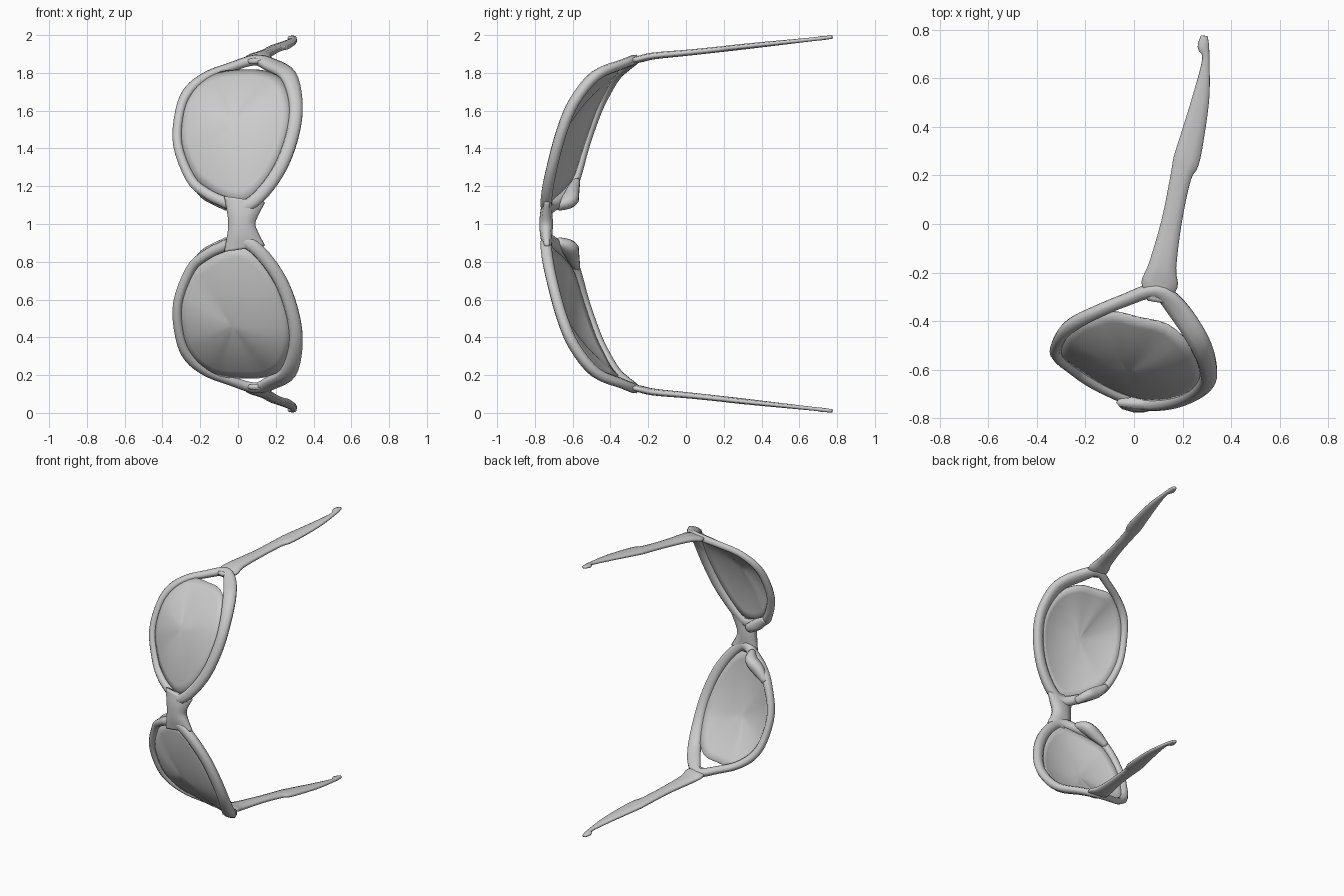
import bpy, bmesh, math
from mathutils import Vector

cube = bpy.data.objects.get("Cube")
if cube:
    bpy.data.objects.remove(cube)

MID = Vector((0, 0, 1))            # mirror plane between the two lenses
WRAP = Vector((0.1, 0.3, 1.0))     # point the front curves around

grey = bpy.data.materials.new("grey plastic")
grey.use_nodes = True
grey.diffuse_color = (0.6, 0.6, 0.6, 1)
grey.node_tree.nodes["Principled BSDF"].inputs["Base Color"].default_value = (0.6, 0.6, 0.6, 1)


def spline(points, steps, closed):
    """Catmull-Rom resampling of equal-length tuples."""
    n = len(points)
    pick = lambda i: Vector(points[i % n] if closed else points[max(0, min(n - 1, i))])
    out = []
    for i in range(n if closed else n - 1):
        a, b, c, d = (pick(i + k) for k in (-1, 0, 1, 2))
        for s in range(steps):
            t = s / steps
            out.append(b + (c - a) * (t / 2) + (a * 2 - b * 5 + c * 4 - d) * (t * t / 2)
                       + (b * 3 - a - c * 3 + d) * (t ** 3 / 2))
    if not closed:
        out.append(pick(n - 1))
    return out


def finish(name, bm, mirror=True):
    bmesh.ops.recalc_face_normals(bm, faces=bm.faces)
    bmesh.ops.translate(bm, vec=-MID, verts=bm.verts)
    mesh = bpy.data.meshes.new(name)
    bm.to_mesh(mesh)
    bm.free()
    mesh.materials.append(grey)
    mesh.shade_smooth()
    obj = bpy.data.objects.new(name, mesh)
    obj.location = MID
    bpy.context.collection.objects.link(obj)
    if mirror:
        mod = obj.modifiers.new("Mirror", 'MIRROR')
        mod.use_axis = (False, False, True)
    return obj


def sweep(name, stations, depth_dir, closed=False, steps=4, sides=10, mirror=True):
    """Rounded band through (x, y, z, half width, half depth) stations."""
    rows = spline(stations, steps, closed)
    bm = bmesh.new()
    rings = []
    for i, row in enumerate(rows):
        p = row.to_3d()
        nxt = rows[(i + 1) % len(rows)] if closed else rows[min(i + 1, len(rows) - 1)]
        prv = rows[i - 1] if closed else rows[max(i - 1, 0)]
        t = (nxt.to_3d() - prv.to_3d()).normalized()
        d = depth_dir(p)
        d = (d - t * d.dot(t)).normalized()
        r = t.cross(d)
        ring = []
        for k in range(sides):
            a = math.tau * k / sides
            c, s = math.cos(a), math.sin(a)
            # slightly squared oval
            q = (abs(c) ** 3 + abs(s) ** 3) ** (-1 / 3)
            ring.append(bm.verts.new(p + r * (c * q * row[3]) + d * (s * q * row[4])))
        rings.append(ring)
    for i in range(len(rings) if closed else len(rings) - 1):
        a, b = rings[i], rings[(i + 1) % len(rings)]
        for k in range(sides):
            m = (k + 1) % sides
            bm.faces.new((a[k], a[m], b[m], b[k]))
    if not closed:
        bm.faces.new(rings[0])
        bm.faces.new(rings[-1])
    return finish(name, bm, mirror)


outward = lambda p: (p - WRAP).normalized()

# Rim around one lens
rim = [(.09, -.275, 1.868, .03, .025), (.175, -.345, 1.842, .045, .025),
       (.265, -.48, 1.785, .045, .028), (.305, -.59, 1.65, .037, .028),
       (.295, -.655, 1.5, .035, .028), (.235, -.705, 1.32, .035, .028),
       (.135, -.735, 1.17, .035, .03), (.03, -.735, 1.09, .035, .03),
       (-.08, -.685, 1.12, .03, .035), (-.17, -.64, 1.165, .028, .035),
       (-.25, -.59, 1.24, .026, .03), (-.318, -.535, 1.42, .024, .026),
       (-.305, -.47, 1.6, .024, .025), (-.255, -.415, 1.71, .027, .024),
       (-.16, -.365, 1.785, .025, .022), (-.04, -.315, 1.83, .025, .022)]
sweep("rim", rim, outward, closed=True)

# Bridge joining the two rims
bridge = [(.035, -.735, 1.13, .11, .022), (.025, -.74, 1.06, .085, .032),
          (.02, -.74, 1, .072, .036), (.025, -.74, .94, .085, .032),
          (.035, -.735, .87, .11, .022)]
sweep("bridge", bridge, lambda p: Vector((0, -1, 0)), mirror=False)

# Nose pad behind the lower inner rim
pad = [(-.06, -.68, 1.095, .025, .02), (-.1, -.62, 1.125, .035, .045),
       (-.17, -.6, 1.17, .04, .035), (-.24, -.58, 1.23, .02, .02)]
sweep("nose_pad", pad, lambda p: Vector((0, -1, 0)))

# Temple arm with a step and a hooked tip
arm = [(.095, -.32, 1.86, .04, .014), (.105, -.25, 1.872, .075, .018),
       (.118, -.17, 1.89, .057, .018), (.155, .01, 1.907, .042, .016),
       (.192, .19, 1.926, .043, .015), (.215, .26, 1.934, .054, .015),
       (.245, .38, 1.947, .047, .014), (.277, .53, 1.963, .034, .012),
       (.296, .68, 1.979, .015, .01), (.286, .73, 1.985, .024, .011),
       (.29, .775, 1.989, .014, .008)]
sweep("temple_arm", arm, lambda p: Vector((0, 0, 1)))

# Domed lens, stopping short of the hinge
edge = [(.02, -.385, 1.815), (.14, -.415, 1.81), (.235, -.5, 1.76),
        (.28, -.59, 1.64), (.275, -.65, 1.5), (.215, -.7, 1.33),
        (.12, -.725, 1.18), (.02, -.72, 1.11), (-.08, -.685, 1.13),
        (-.165, -.64, 1.18), (-.24, -.59, 1.25), (-.305, -.535, 1.42),
        (-.295, -.47, 1.6), (-.245, -.415, 1.71), (-.17, -.38, 1.775),
        (-.09, -.36, 1.805)]
border = spline(edge, 3, True)
centre = sum(border, Vector((0, 0, 0))) / len(border)
bulge = outward(centre) * 0.075
bm = bmesh.new()
levels = 7
rings = []
for j in range(levels):
    f = 1 - j / levels
    rings.append([bm.verts.new(centre.lerp(p, f) + bulge * (1 - f * f)) for p in border])
tip = bm.verts.new(centre + bulge)
count = len(border)
for k in range(count):
    m = (k + 1) % count
    for a, b in zip(rings, rings[1:]):
        bm.faces.new((a[k], a[m], b[m], b[k]))
    bm.faces.new((rings[-1][k], rings[-1][m], tip))
lens = finish("lens", bm)
shell = lens.modifiers.new("Thickness", 'SOLIDIFY')
shell.thickness = 0.008
shell.offset = 0
